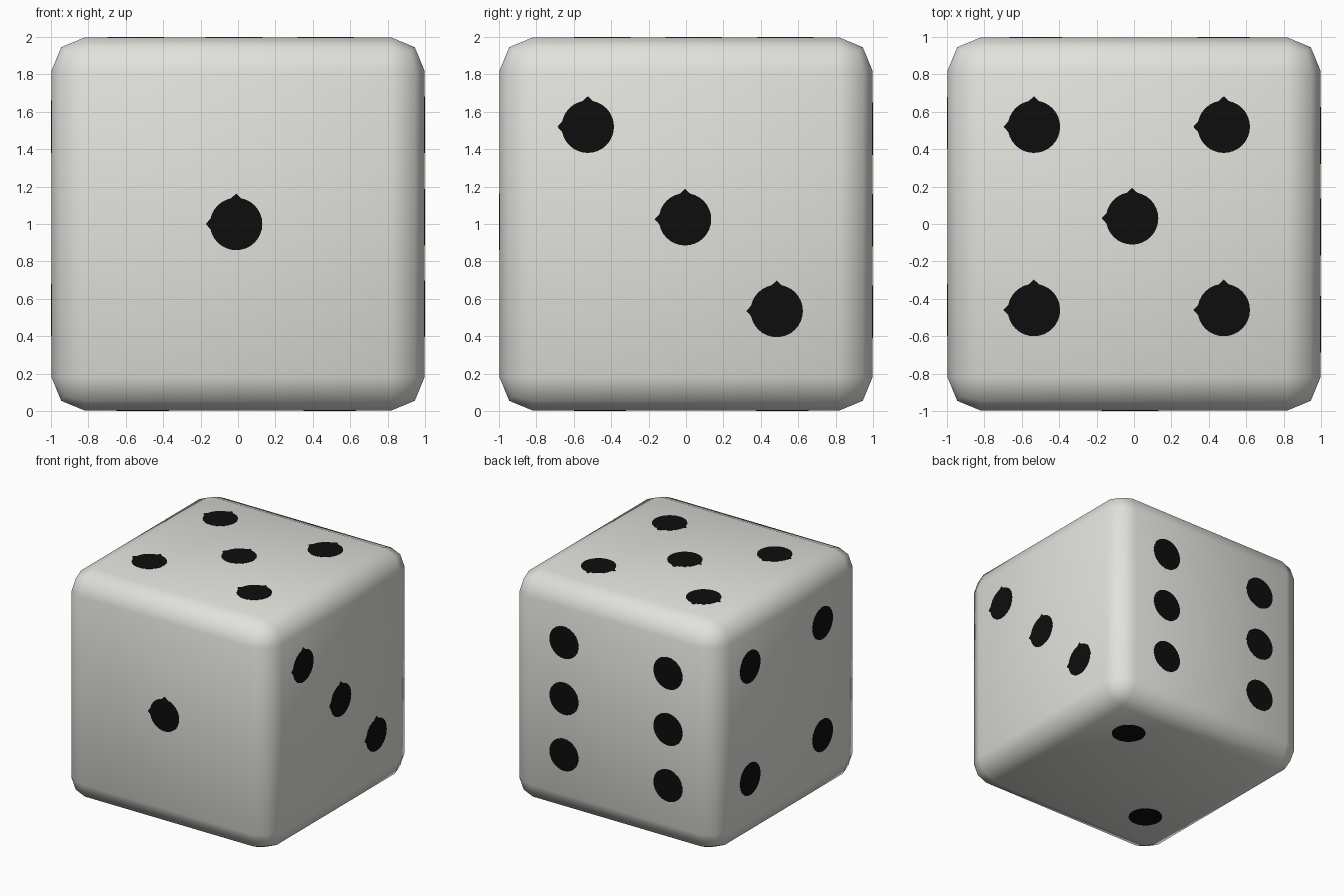
import bpy, bmesh, math
from mathutils import Vector

if "Cube" in bpy.data.objects:
    bpy.data.objects.remove(bpy.data.objects["Cube"])


def material(name, rgb):
    m = bpy.data.materials.new(name)
    m.diffuse_color = (*rgb, 1)
    m.use_nodes = True
    m.node_tree.nodes["Principled BSDF"].inputs["Base Color"].default_value = m.diffuse_color
    return m


ivory = material("ivory", (0.76, 0.76, 0.72))
black = material("black", (0.004, 0.004, 0.004))
SKIN = 0.002   # how far the pips stand proud of the body

# Body: rounded cube, two segments per edge
bpy.ops.mesh.primitive_cube_add(size=2 - 2 * SKIN, location=(0, 0, 1))
body = bpy.context.object
body.name = "die_body"
body.data.materials.append(ivory)
bevel = body.modifiers.new("rounded_edges", 'BEVEL')
bevel.width = 0.18
bevel.segments = 2
bpy.ops.object.modifier_apply(modifier=bevel.name)
bpy.ops.object.shade_smooth()


def pip_outline(nubs):
    """Round spot, with the small nubs at its left and top."""
    n = 32
    for i in range(n):
        r = 0.163 if nubs and i in (n // 4, n // 2) else 0.14
        a = 2 * math.pi * i / n
        yield r * math.cos(a), r * math.sin(a)


def pips(name, normal, right, spots, nubs=False):
    """Thin black plates on one face; spots are offsets along right and up."""
    normal, right = Vector(normal), Vector(right)
    up = normal.cross(right)
    centre = Vector((0, 0, 1))
    bm = bmesh.new()
    for u, v in spots:
        ring = [centre + right * (u + a) + up * (v + b) for a, b in pip_outline(nubs)]
        top = [bm.verts.new(p + normal) for p in ring]
        low = [bm.verts.new(p + normal * (1 - 2 * SKIN)) for p in ring]
        bm.faces.new(top)
        for i in range(len(ring)):
            bm.faces.new((top[i - 1], low[i - 1], low[i], top[i]))
    bmesh.ops.recalc_face_normals(bm, faces=bm.faces)
    mesh = bpy.data.meshes.new(name)
    bm.to_mesh(mesh)
    bm.free()
    mesh.materials.append(black)
    bpy.context.collection.objects.link(bpy.data.objects.new(name, mesh))


# Pips, one to six
pips("front_pip", (0, -1, 0), (1, 0, 0), [(-0.01, 0.0)], True)
pips("bottom_pips", (0, 0, -1), (-1, 0, 0), [(-0.49, 0.515), (0.51, -0.46)])
pips("right_pips", (1, 0, 0), (0, 1, 0),
     [(-0.525, 0.52), (-0.005, 0.025), (0.485, -0.465)], True)
pips("left_pips", (-1, 0, 0), (0, -1, 0),
     [(u, v) for u in (-0.54, 0.46) for v in (0.52, -0.46)])
pips("top_pips", (0, 0, 1), (1, 0, 0),
     [(u, v) for u in (-0.535, 0.48) for v in (0.52, -0.46)] + [(-0.01, 0.03)], True)
pips("back_pips", (0, 1, 0), (-1, 0, 0),
     [(u, v) for u in (-0.48, 0.525) for v in (0.51, 0.02, -0.47)])
